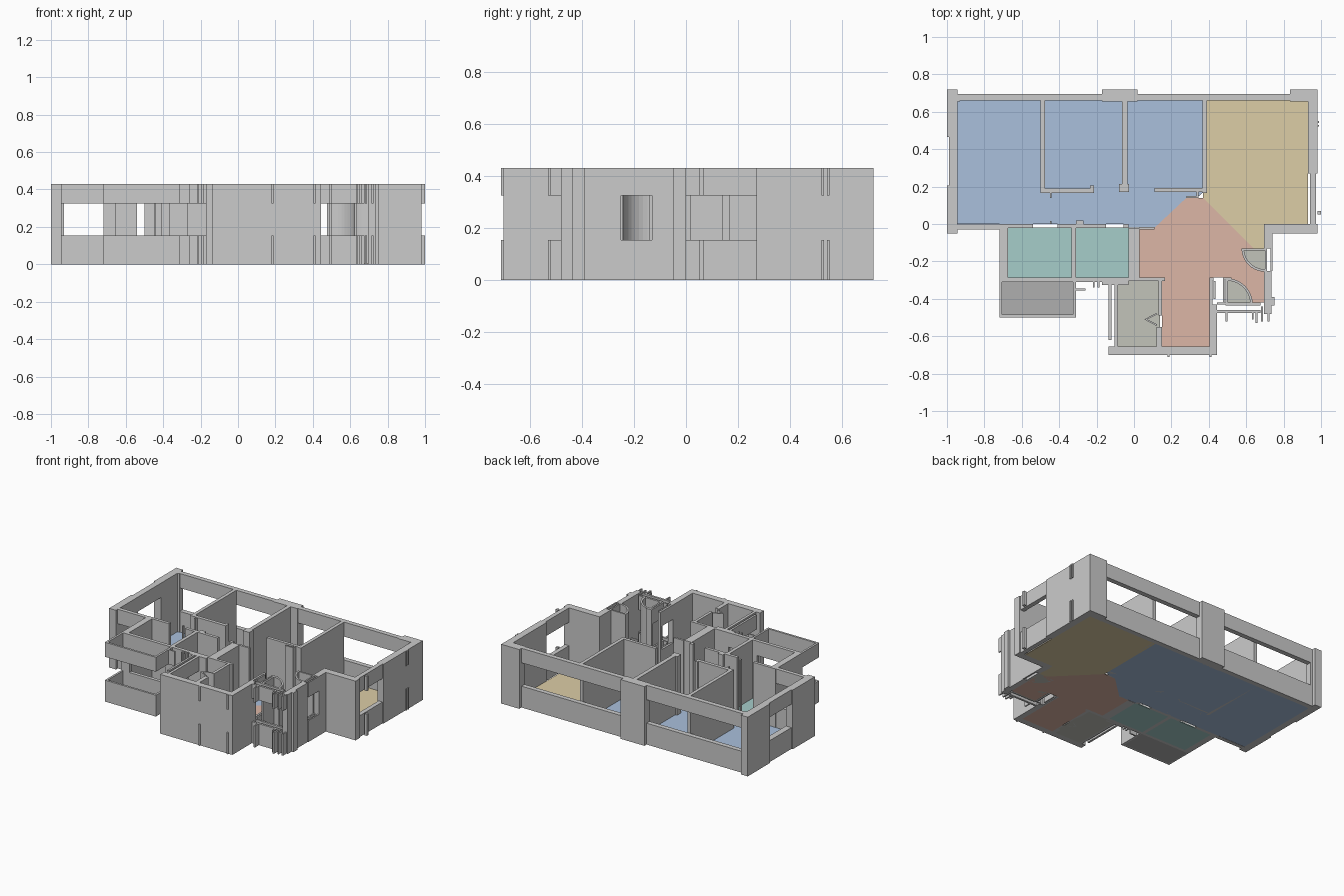
import bpy, bmesh
from math import cos, sin, radians

H, SILL, HEAD, SLAB = 0.43, 0.155, 0.325, 0.005
FULL = [(0, H)]
BANDS = [(0, SILL), (HEAD, H)]          # parapet below and lintel above a window


def prism(bm, pts, z0, z1):
    lo = [bm.verts.new((x, y, z0)) for x, y in pts]
    hi = [bm.verts.new((x, y, z1)) for x, y in pts]
    bm.faces.new(lo[::-1])
    bm.faces.new(hi)
    n = len(pts)
    for i in range(n):
        j = (i + 1) % n
        bm.faces.new((lo[i], lo[j], hi[j], hi[i]))


def extrude(name, outlines, spans, mat=None):
    bm = bmesh.new()
    for pts in outlines:
        for z0, z1 in spans:
            prism(bm, pts, z0, z1)
    bmesh.ops.recalc_face_normals(bm, faces=bm.faces)
    me = bpy.data.meshes.new(name)
    bm.to_mesh(me)
    bm.free()
    ob = bpy.data.objects.new(name, me)
    bpy.context.collection.objects.link(ob)
    if mat:
        me.materials.append(mat)
    return ob


def rect(x0, x1, y0, y1):
    return [(x0, y0), (x1, y0), (x1, y1), (x0, y1)]


def walls(name, rects, spans=FULL):
    return extrude(name, [rect(*r) for r in rects], spans)


def arc(cx, cy, r, a0, a1, n=10):
    return [(cx + r * cos(radians(a0 + (a1 - a0) * i / n)),
             cy + r * sin(radians(a0 + (a1 - a0) * i / n))) for i in range(n + 1)]


def colour(name, rgb):
    m = bpy.data.materials.new(name)
    m.diffuse_color = (*rgb, 1)
    return m


# Floors
blue = colour("bedroom_blue", (0.40, 0.53, 0.72))
yellow = colour("living_yellow", (0.72, 0.61, 0.38))
pink = colour("hall_pink", (0.72, 0.47, 0.38))
teal = colour("bath_teal", (0.38, 0.61, 0.59))
grey = colour("balcony_grey", (0.43, 0.43, 0.43))
sage = colour("kitchen_sage", (0.54, 0.55, 0.49))
floor = [(0, SLAB)]
extrude("bedroom_floor", [[(-0.945, 0), (-0.04, 0), (-0.04, -0.02), (0.11, -0.02), (0.28, 0.14),
                           (0.35, 0.15), (0.37, 0.17), (0.37, 0.66), (-0.945, 0.66)]], floor, blue)
extrude("living_floor", [[(0.37, 0.14), (0.64, -0.13), (0.70, -0.13), (0.70, 0), (0.93, 0),
                          (0.93, 0.66), (0.37, 0.66)]], floor, yellow)
extrude("hall_floor", [[(0.03, -0.02), (0.03, -0.285), (0.15, -0.285), (0.15, -0.655),
                        (0.405, -0.655), (0.405, -0.285), (0.495, -0.285), (0.495, -0.42),
                        (0.695, -0.42), (0.695, -0.13), (0.64, -0.13), (0.37, 0.14),
                        (0.28, 0.14), (0.11, -0.02)]], floor, pink)
extrude("bath_floor", [rect(-0.675, -0.335, -0.285, -0.02),
                       rect(-0.31, -0.03, -0.285, -0.02)], floor, teal)
extrude("balcony_floor", [rect(-0.71, -0.32, -0.49, -0.305)], floor, grey)
extrude("kitchen_floor", [rect(-0.085, 0.14, -0.655, -0.305)], floor, sage)
extrude("door_swing_floor", [[(0.70, -0.13)] + arc(0.70, -0.13, 0.125, 180, 270),
                             [(0.495, -0.43)] + arc(0.495, -0.43, 0.14, 0, 90)],
        [(0, SLAB + 0.003)], sage)

# Outer shell
walls("left_wall", [(-1, -0.945, 0.465, 0.72), (-1, -0.945, -0.05, 0.205)])
walls("left_window", [(-0.99, -0.945, 0.205, 0.465)], BANDS)
walls("left_front_window", [(-0.945, -0.72, -0.03, -0.002)], BANDS)
walls("back_pillars", [(-0.945, -0.93, 0.655, 0.695), (-0.17, 0.02, 0.655, 0.72),
                       (0.835, 0.93, 0.655, 0.72)])
walls("back_windows", [(-0.93, -0.17, 0.66, 0.695), (0.02, 0.835, 0.66, 0.695)], BANDS)
walls("right_wall", [(0.93, 0.98, 0.27, 0.72), (0.695, 0.98, -0.05, 0)])
walls("right_window", [(0.94, 0.972, 0, 0.27)], BANDS)
walls("outer_pipes", [(0.98, 0.988, 0.52, 0.53), (0.98, 0.988, 0.54, 0.55),
                      (0.98, 1.0, 0.05, 0.07), (0.18, 0.19, -0.71, -0.70),
                      (0.405, 0.415, -0.71, -0.70)], BANDS)

# Bedroom partitions
walls("bedroom_partitions", [
    (-0.50, -0.475, 0.165, 0.66), (-0.475, -0.215, 0.165, 0.19),
    (-0.065, -0.035, 0.17, 0.66), (-0.08, -0.028, 0.17, 0.215),
    (0.365, 0.39, 0.165, 0.66), (0.11, 0.365, 0.17, 0.192)])
walls("corridor_stubs", [(-0.45, -0.44, 0.14, 0.165), (-0.235, -0.215, 0.19, 0.205),
                         (0.28, 0.345, 0.14, 0.15), (0.335, 0.345, 0.15, 0.17),
                         (-0.45, -0.44, 0.0, 0.015)])

# Bathrooms
walls("bath_walls", [
    (-0.72, -0.675, -0.31, 0.0), (-0.675, -0.54, -0.022, 0), (-0.41, -0.15, -0.022, 0),
    (-0.31, -0.27, 0, 0.02), (-0.055, -0.03, -0.022, 0), (-0.335, -0.31, -0.285, -0.022),
    (-0.03, 0.03, -0.305, -0.022), (0.03, 0.11, -0.03, -0.015),
    (-0.675, -0.655, -0.31, -0.285), (-0.37, -0.27, -0.31, -0.285),
    (-0.14, -0.03, -0.31, -0.285)])
walls("bath_windows", [(-0.655, -0.37, -0.31, -0.285), (-0.27, -0.14, -0.31, -0.285)], BANDS)

# Balcony parapets, lower and upper
walls("balcony_parapet", [(-0.72, -0.705, -0.50, -0.31), (-0.325, -0.31, -0.50, -0.31),
                          (-0.705, -0.325, -0.50, -0.485), (-0.31, -0.26, -0.355, -0.345),
                          (-0.22, -0.21, -0.34, -0.31), (-0.195, -0.185, -0.34, -0.31)], BANDS)

# Kitchen and front bay
walls("front_bay_walls", [
    (-0.135, 0.445, -0.70, -0.655), (0.405, 0.445, -0.655, -0.43),
    (0.03, 0.165, -0.305, -0.285), (0.13, 0.15, -0.49, -0.305),
    (0.12, 0.15, -0.655, -0.55), (-0.17, -0.03, -0.325, -0.305)])
walls("kitchen_window", [(-0.135, -0.12, -0.62, -0.31), (-0.105, -0.085, -0.655, -0.31)], BANDS)
extrude("kitchen_folding_door", [
    [(0.055, -0.51), (0.12, -0.475), (0.125, -0.483), (0.07, -0.51)],
    [(0.055, -0.51), (0.07, -0.51), (0.125, -0.537), (0.12, -0.545)]], FULL)

# Entry
walls("entry_walls", [(0.695, 0.74, -0.13, -0.05), (0.695, 0.735, -0.48, -0.25),
                      (0.735, 0.75, -0.435, -0.39), (0.405, 0.425, -0.305, -0.285),
                      (0.475, 0.52, -0.30, -0.285)])
walls("entry_windows", [(0.70, 0.71, -0.25, -0.13), (0.73, 0.74, -0.25, -0.13),
                        (0.405, 0.42, -0.43, -0.305), (0.425, 0.435, -0.40, -0.305),
                        (0.475, 0.485, -0.43, -0.30), (0.445, 0.49, -0.43, -0.42),
                        (0.49, 0.675, -0.435, -0.42), (0.445, 0.675, -0.475, -0.46),
                        (0.49, 0.50, -0.52, -0.475), (0.63, 0.64, -0.51, -0.475),
                        (0.65, 0.66, -0.53, -0.475), (0.68, 0.69, -0.52, -0.44),
                        (0.715, 0.725, -0.52, -0.48)], BANDS)

# Door leaves with their swing arcs
walls("door_leaves", [(0.575, 0.70, -0.142, -0.13), (0.49, 0.502, -0.43, -0.29)])
extrude("door_arcs", [
    arc(0.70, -0.13, 0.125, 180, 270) + arc(0.70, -0.13, 0.112, 270, 180),
    arc(0.495, -0.43, 0.14, 0, 90) + arc(0.495, -0.43, 0.127, 90, 0)], FULL)
